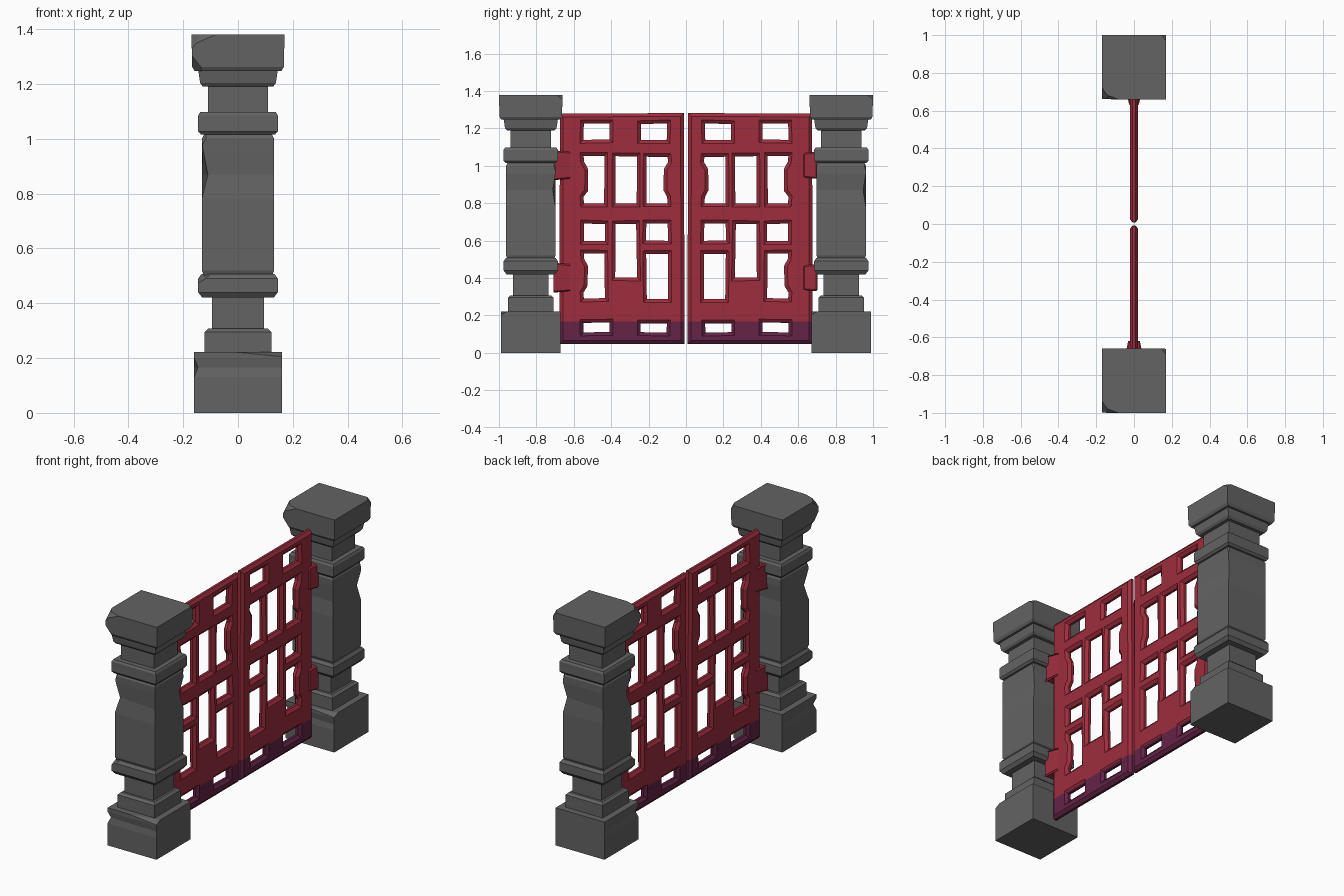
import bpy, bmesh, random
from mathutils import Vector

if "Cube" in bpy.data.objects:
    bpy.data.objects.remove(bpy.data.objects["Cube"])

random.seed(4)


def material(name, rgb):
    m = bpy.data.materials.new(name)
    m.diffuse_color = (*rgb, 1)
    m.use_nodes = True
    m.node_tree.nodes["Principled BSDF"].inputs["Base Color"].default_value = m.diffuse_color
    return m


STONE = material("grey stone", (0.125, 0.125, 0.125))
RED = material("red wood", (0.34, 0.026, 0.046))
PURPLE = material("purple wood", (0.125, 0.017, 0.062))


def add_object(name, mesh, mats, location=(0, 0, 0)):
    ob = bpy.data.objects.new(name, mesh)
    if not mesh.materials:
        for m in mats:
            mesh.materials.append(m)
    ob.location = location
    bpy.context.collection.objects.link(ob)
    return ob


# ---- stone pillar: stacked square blocks with dented edges and chipped corners
CORNERS = [(-1, -1), (1, -1), (1, 1), (-1, 1)]


def block(target, levels, dents=(), chips=()):
    """levels: (z, half width); dents: (level, corner, inward); chips: (point, normal)."""
    bm = bmesh.new()
    rings = [[bm.verts.new((x * h, y * h, z)) for x, y in CORNERS] for z, h in levels]
    for a, b in zip(rings, rings[1:]):
        for i in range(4):
            j = (i + 1) % 4
            bm.faces.new((a[i], a[j], b[j], b[i]))
    bm.faces.new(rings[0][::-1])
    bm.faces.new(rings[-1])
    for level, c, inward in dents:
        v = rings[level][c]
        v.co.x -= CORNERS[c][0] * inward
        v.co.y -= CORNERS[c][1] * inward * 0.8
    for point, normal in chips:
        cut = bmesh.ops.bisect_plane(bm, geom=bm.verts[:] + bm.edges[:] + bm.faces[:], dist=1e-5,
                                     plane_co=point, plane_no=normal, clear_outer=True)
        edges = [e for e in cut["geom_cut"] if isinstance(e, bmesh.types.BMEdge)]
        if edges:
            bmesh.ops.holes_fill(bm, edges=edges, sides=0)
    bmesh.ops.recalc_face_normals(bm, faces=bm.faces)
    tmp = bpy.data.meshes.new("tmp")
    bm.to_mesh(tmp)
    bm.free()
    target.from_mesh(tmp)
    bpy.data.meshes.remove(tmp)


pillar = bmesh.new()
# base and steps
block(pillar, [(0, .16), (.13, .16), (.165, .16), (.2, .16), (.222, .16)], dents=[(2, 0, .014)],
      chips=[((.08, -.16, .213), (.1, -.5, 1))])
block(pillar, [(.222, .122), (.295, .122), (.308, .108)])
block(pillar, [(.30, .095), (.43, .095)])
# lower ring
block(pillar, [(.42, .13), (.44, .145), (.49, .145), (.507, .133)],
      chips=[((-.13, -.13, .49), (-.6, -.5, 1))])
# shaft
block(pillar, [(.50, .124), (.52, .132), (.78, .132), (.87, .132), (.96, .132), (1.0, .132), (1.02, .122)],
      dents=[(3, 0, .022), (3, 2, .018), (4, 0, .004)],
      chips=[((-.132, -.132, .97), (-1, -.8, .5)), ((.132, .132, .97), (1, 1, .3))])
# upper ring and neck
block(pillar, [(1.015, .135), (1.027, .145), (1.085, .145), (1.097, .138)])
block(pillar, [(1.09, .109), (1.20, .109)])
block(pillar, [(1.19, .128), (1.203, .138), (1.25, .145)])
# cap
block(pillar, [(1.247, .158), (1.262, .167), (1.38, .17)],
      chips=[((-.08, -.17, 1.38), (-.35, -1, .8)), ((-.17, -.13, 1.36), (-1, -.7, .8)),
             ((.17, .165, 1.36), (.8, .6, .8)), ((-.16, -.165, 1.29), (-1, -.9, -.8))])
pillar_mesh = bpy.data.meshes.new("pillar")
pillar.to_mesh(pillar_mesh)
pillar.free()
for name, y in (("left_pillar", -.83), ("right_pillar", .83)):
    add_object(name, pillar_mesh, [STONE], (0, y, 0))

# ---- gate leaf: flat outline with holes, chamfered by the curve bevel
CH = 0.018  # chamfer width
COLS = [(.096, .21), (.262, .375), (.433, .545)]
WIDE = [(.10, .24), (.405, .545)]


def rect(u0, u1, z0, z1, wave=0):
    """Rectangle of points; wave -1 / 1 makes the low / high u side bulge inward."""
    def side(u, s):
        n = (z1 - z0)
        return [(u, z0 + n * .2), (u - s * .022, z0 + n * .32),
                (u - s * .022, z0 + n * .68), (u, z0 + n * .82)]
    pts = [(u0, z0), (u1, z0)]
    if wave == 1:
        pts += side(u1, 1)
    pts += [(u1, z1), (u0, z1)]
    if wave == -1:
        pts += side(u0, -1)[::-1]
    return pts


holes = [(*w, 1.14, 1.225, 0) for w in WIDE] + [(*w, .11, .16, 0) for w in WIDE]
holes += [(*c, .80, 1.05, s) for c, s in zip(COLS, (-1, 0, 1))]
holes += [(*COLS[0], .60, .69, 0), (*COLS[2], .60, .69, 0), (*COLS[1], .405, .69, 0)]
holes += [(*COLS[0], .29, .53, 0), (*COLS[2], .29, .53, 1)]

outlines = [rect(.007 + CH, .675 - CH, .05 + CH, 1.28 - CH)]
outlines += [rect(a - CH, b + CH, c - CH, d + CH, s) for a, b, c, d, s in holes]

curve = bpy.data.curves.new("leaf_outline", "CURVE")
curve.dimensions = "2D"
curve.fill_mode = "BOTH"
curve.extrude = 0.01
curve.bevel_depth = CH
curve.bevel_resolution = 0
for pts in outlines:
    sp = curve.splines.new("POLY")
    sp.points.add(len(pts) - 1)
    for p, (u, z) in zip(sp.points, pts):
        p.co = (u + random.uniform(-.003, .003), z + random.uniform(-.003, .003), 0, 1)
    sp.use_cyclic_u = True
helper = bpy.data.objects.new("leaf_helper", curve)
bpy.context.collection.objects.link(helper)
bpy.context.view_layer.update()
flat = bpy.data.meshes.new_from_object(helper.evaluated_get(bpy.context.evaluated_depsgraph_get()))
bpy.data.objects.remove(helper)

for name, side in (("left", -1), ("right", 1)):
    bm = bmesh.new()
    bm.from_mesh(flat)
    for v in bm.verts:
        u, z, w = v.co
        v.co = Vector((w * .75, side * u, z))
    bmesh.ops.remove_doubles(bm, verts=bm.verts, dist=1e-4)
    # purple band along the bottom
    bmesh.ops.bisect_plane(bm, geom=bm.verts[:] + bm.edges[:] + bm.faces[:],
                           plane_co=(0, 0, .168), plane_no=(0, 0, 1))
    bmesh.ops.recalc_face_normals(bm, faces=bm.faces)
    for f in bm.faces:
        f.smooth = False
        f.material_index = 1 if f.calc_center_median().z < .168 else 0
    me = bpy.data.meshes.new(name + "_gate_leaf")
    bm.to_mesh(me)
    bm.free()
    add_object(name + "_gate_leaf", me, [RED, PURPLE], (0, side * .002, 0))

    # hinges between leaf and pillar, tapering toward the leaf
    for part, zc in (("lower", .402), ("upper", 1.003)):
        bm = bmesh.new()
        bmesh.ops.create_cube(bm, size=1)
        for v in bm.verts:
            near = v.co.y < 0
            v.co = Vector((v.co.x * (.05 if near else .08),
                           side * (.664 + v.co.y * .076),
                           zc + v.co.z * (.13 if near else .145)))
        bmesh.ops.bevel(bm, geom=bm.edges[:], offset=.007, segments=1, affect="EDGES")
        bmesh.ops.recalc_face_normals(bm, faces=bm.faces)
        me = bpy.data.meshes.new("hinge")
        bm.to_mesh(me)
        bm.free()
        add_object(f"{name}_{part}_hinge", me, [RED])
